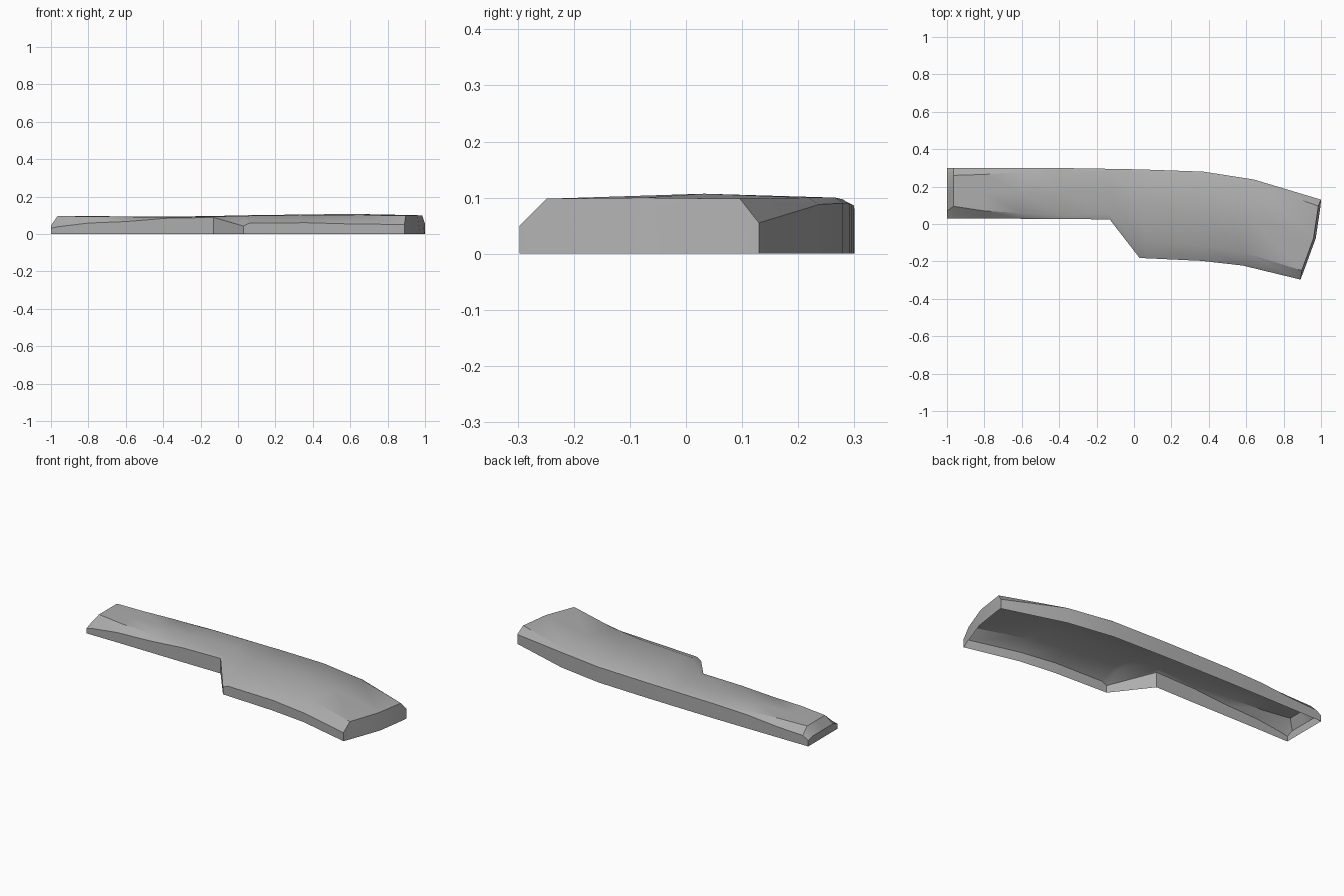
import bpy
import bmesh
import math
from mathutils import Vector

default_cube = bpy.data.objects.get("Cube")
if default_cube:
    bpy.data.objects.remove(default_cube, do_unlink=True)


def make_material(name, colour):
    material = bpy.data.materials.new(name)
    material.use_nodes = True
    material.diffuse_color = colour
    shader = next(n for n in material.node_tree.nodes if n.type == 'BSDF_PRINCIPLED')
    shader.inputs["Base Color"].default_value = colour
    return material


# Stations along the cover:
# back (x, y), front (x, y), back and front wall heights,
# back and front chamfer widths, shoulder height, crown height
stations = [
    ((-1, .30), (-1, .03), .035, .03, .04, .04, .045, .045),
    ((-.965, .30), (-.965, .03), .055, .038, .04, .065, .095, .095),
    ((-.8, .30), (-.8, .03), .062, .058, .035, .04, .094, .095),
    ((-.6, .30), (-.6, .028), .08, .066, .02, .03, .092, .094),
    ((-.38, .299), (-.38, .026), .086, .084, .012, .02, .09, .092),
    ((-.13, .295), (-.13, .025), .088, .088, .012, .03, .093, .096),
    ((.03, .292), (.03, -.182), .089, .042, .012, .09, .096, .099),
    ((.06, .291), (.06, -.183), .089, .057, .012, .09, .097, .1),
    ((.37, .28), (.36, -.197), .09, .06, .014, .085, .1, .104),
    ((.64, .238), (.58, -.222), .088, .054, .02, .07, .1, .107),
    ((1, .13), (.89, -.297), .055, .05, .035, .05, .098, .1),
]


def add_section(bm, station, bulge, lean):
    """One rib of the shell, running from back rim over the crown to front rim."""
    back, front, wall_b, wall_f, cut_b, cut_f, shoulder, crown = station
    back, front = Vector((*back, 0)), Vector((*front, 0))
    across = (front - back).normalized()
    inner_back = back + across * cut_b
    inner_front = front - across * cut_f
    middle = (inner_back + inner_front) / 2
    spots = [(back, 0, 0), (back, wall_b, 0), (inner_back, shoulder, bulge / 4),
             (middle, crown, bulge), (inner_front, shoulder, bulge / 4),
             (front, wall_f, 0), (front, 0, 0)]
    rib = []
    for index, (base, height, push) in enumerate(spots):
        shift = push - (lean if 2 <= index <= 4 else 0)
        rib.append(bm.verts.new(base + Vector((shift, 0, height))))
    return rib


def close_end(bm, rib, lean):
    """End wall, dropped from the rib to the floor as vertical strips."""
    floor = [bm.verts.new((v.co.x + lean, v.co.y, 0)) for v in rib[2:5]]
    bm.faces.new((rib[0], rib[1], rib[2], floor[0]))
    for i in range(2):
        bm.faces.new((floor[i], rib[i + 2], rib[i + 3], floor[i + 1]))
    bm.faces.new((floor[2], rib[4], rib[5], rib[6]))


# Hollow cover shell, open underneath
bm = bmesh.new()
last = len(stations) - 1
ribs = [add_section(bm, s, .025 if i == last else 0, .012 if i == last else 0)
        for i, s in enumerate(stations)]
for rib, following in zip(ribs, ribs[1:]):
    for i in range(len(rib) - 1):
        bm.faces.new((rib[i], rib[i + 1], following[i + 1], following[i]))
close_end(bm, ribs[0], 0)
close_end(bm, ribs[-1], .012)

# Face every surface outward, judged by the crown
bmesh.ops.recalc_face_normals(bm, faces=bm.faces[:])
bm.normal_update()
if sum(face.normal.z * face.calc_area() for face in bm.faces) < 0:
    bmesh.ops.reverse_faces(bm, faces=bm.faces[:])

mesh = bpy.data.meshes.new("cover_shell")
bm.to_mesh(mesh)
bm.free()
mesh.materials.append(make_material("plain grey", (.42, .42, .42, 1)))
cover = bpy.data.objects.new("cover_shell", mesh)
bpy.context.collection.objects.link(cover)

bpy.ops.object.select_all(action='DESELECT')
cover.select_set(True)
bpy.context.view_layer.objects.active = cover
bpy.ops.object.shade_smooth_by_angle(angle=math.radians(32))
